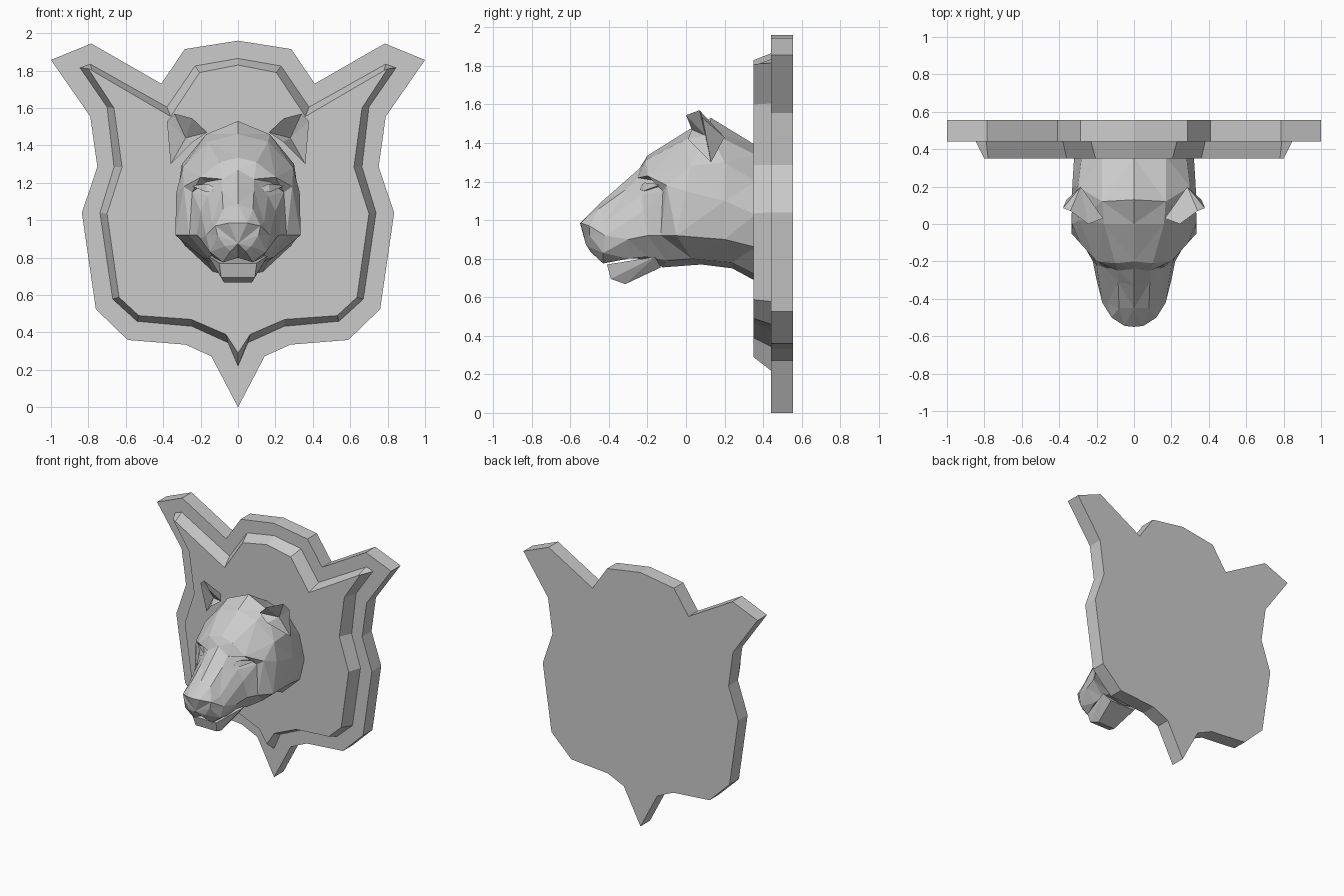
import bpy, bmesh
from mathutils import Matrix


def finish(bm, name, mirror=False):
    if mirror:
        bmesh.ops.mirror(bm, geom=bm.verts[:] + bm.edges[:] + bm.faces[:],
                         matrix=Matrix.Identity(4), axis='X', merge_dist=0.001)
        bmesh.ops.remove_doubles(bm, verts=bm.verts[:], dist=0.0005)
    bmesh.ops.recalc_face_normals(bm, faces=bm.faces[:])
    me = bpy.data.meshes.new(name)
    bm.to_mesh(me)
    bm.free()
    ob = bpy.data.objects.new(name, me)
    bpy.context.collection.objects.link(ob)
    return ob


def both_sides(half):
    # right half runs from top centre to bottom centre
    return half + [(-x, z) for x, z in half[-2:0:-1]]


def slab(name, front, yf, back, yb):
    bm = bmesh.new()
    f = [bm.verts.new((x, yf, z)) for x, z in both_sides(front)]
    b = [bm.verts.new((x, yb, z)) for x, z in both_sides(back)]
    bm.faces.new(f)
    bm.faces.new(b)
    n = len(f)
    for i in range(n):
        j = (i + 1) % n
        bm.faces.new((f[i], f[j], b[j], b[i]))
    return finish(bm, name)


def hull(name, pts, across=False):
    # across: one solid spanning the centre; otherwise a mirrored pair
    bm = bmesh.new()
    if across:
        pts = pts + [(-x, y, z) for x, y, z in pts]
    for p in pts:
        bm.verts.new(p)
    bmesh.ops.convex_hull(bm, input=bm.verts[:])
    return finish(bm, name, not across)


# Backing shield
outer = [(0, 1.96), (.285, 1.915), (.41, 1.73), (.785, 1.945), (1, 1.857),
         (.79, 1.555), (.752, 1.285), (.835, 1.04), (.76, .525), (.59, .36),
         (.28, .335), (.143, .273), (0, 0)]
slab("backing_shield", outer, .44, outer, .555)

# Raised panel with sloping edge
panel_back = [(0, 1.865), (.23, 1.825), (.38, 1.605), (.79, 1.835), (.845, 1.815),
              (.70, 1.605), (.663, 1.285), (.738, 1.04), (.67, .578), (.54, .46),
              (.246, .433), (.053, .345), (0, .22)]
panel_front = [(0, 1.83), (.205, 1.79), (.36, 1.555), (.78, 1.80), (.80, 1.81),
               (.663, 1.60), (.62, 1.285), (.70, 1.035), (.636, .588), (.53, .49),
               (.25, .47), (.065, .39), (0, .29)]
slab("raised_panel", panel_front, .35, panel_back, .44)

# Head: top and bottom centreline (y, z), and side points of each ring
top = [(.36, 1.39), (.13, 1.53), (0, 1.46), (-.2, 1.335),
       (-.24, 1.27), (-.33, 1.19), (-.45, 1.085), (-.55, .985)]
bottom = [(.36, .685), (.24, .75), (.08, .77), (-.12, .755),
          (-.18, .79), (-.25, .80), (-.40, .80), (-.52, .875)]
sides = [
    [(.17, .36, 1.34), (.28, .36, 1.20), (.32, .36, 1.03), (.28, .36, .86), (.13, .36, .72)],
    [(.17, .12, 1.46), (.30, .20, 1.30), (.33, .20, 1.10), (.31, .20, .90), (.16, .24, .78)],
    [(.16, .00, 1.42), (.295, .02, 1.28), (.33, .00, 1.15), (.335, -.05, .92), (.19, .03, .80)],
    [(.10, -.21, 1.31), (.20, -.20, 1.23), (.29, -.10, 1.18), (.26, -.13, .92), (.15, -.10, .79)],
    [(.085, -.25, 1.22), (.17, -.16, 1.205), (.245, -.12, 1.15), (.22, -.20, .92), (.13, -.20, .81)],
    [(.085, -.31, 1.16), (.16, -.23, 1.13), (.20, -.22, 1.05), (.20, -.30, .90), (.13, -.30, .80)],
    [(.08, -.45, 1.06), (.14, -.42, .99), (.17, -.42, .92), (.15, -.43, .83), (.08, -.43, .775)],
    [(.05, -.545, .985), (.12, -.50, .97), (.11, -.50, .92), (.07, -.50, .86), (.04, -.495, .835)],
]
bm = bmesh.new()
rings = [[bm.verts.new(p) for p in [(0, *t)] + s + [(0, *b)]]
         for t, s, b in zip(top, sides, bottom)]
for r, q in zip(rings, rings[1:]):
    for i in range(len(r) - 1):
        bm.faces.new((r[i], r[i + 1], q[i + 1], q[i]))
bm.faces.new(rings[0])
# Nose pad: fan from the point under the nose
nose = rings[-1]
for i in range(len(nose) - 2):
    bm.faces.new((nose[i], nose[i + 1], nose[-1]))
bmesh.ops.triangulate(bm, faces=bm.faces[:])
finish(bm, "head", True)

# Lower jaw
hull("jaw", [(.09, -.39, .695), (.075, -.315, .668), (.10, -.41, .77),
             (.16, -.16, .81), (.11, -.13, .755)], True)

# Eyes
hull("eyes", [(.095, -.25, 1.165), (.165, -.215, 1.195), (.17, -.225, 1.15),
              (.25, -.13, 1.185), (.17, -.12, 1.17)])

# Ears: a rim with a hollow in front and a point behind
bm = bmesh.new()
rim = [bm.verts.new(p) for p in [(.165, .03, 1.47), (.245, 0, 1.545), (.34, .07, 1.57),
                                 (.38, .085, 1.53), (.36, .13, 1.30), (.24, .01, 1.42)]]
for apex in [(.28, .10, 1.44), (.285, .20, 1.43)]:
    tip = bm.verts.new(apex)
    for i in range(len(rim)):
        bm.faces.new((rim[i - 1], rim[i], tip))
finish(bm, "ears", True)
